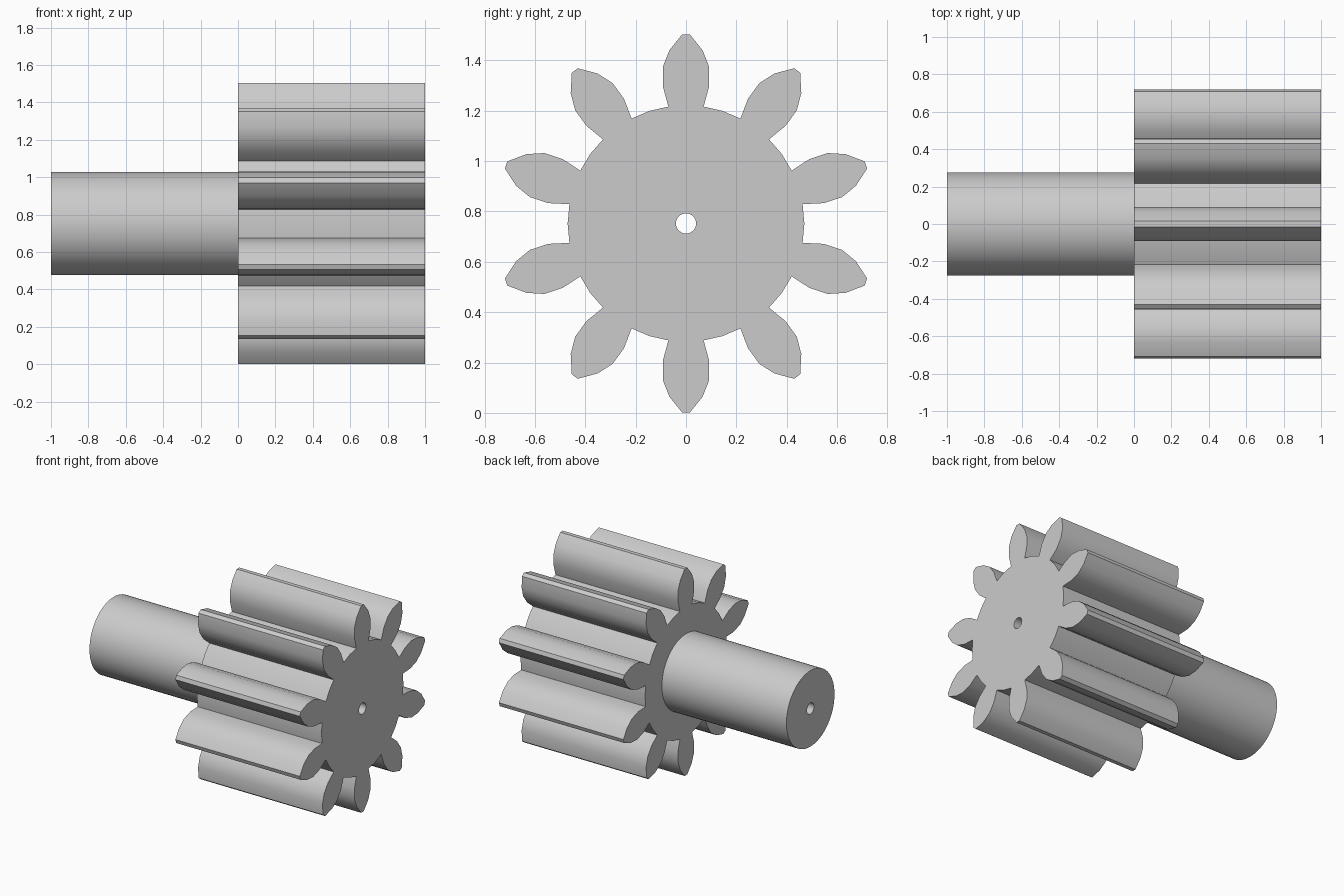
import bpy
import bmesh
from math import sin, cos, pi, radians

cube = bpy.data.objects.get("Cube")
if cube:
    bpy.data.objects.remove(cube)

AXIS_Z = 0.752
TEETH = 10

steel = bpy.data.materials.new("grey steel")
steel.use_nodes = True
colour = (0.6, 0.6, 0.6, 1)
steel.diffuse_color = colour
steel.node_tree.nodes["Principled BSDF"].inputs["Base Color"].default_value = colour


def circle(radius, sides):
    return [(radius * sin(2 * pi * i / sides), radius * cos(2 * pi * i / sides))
            for i in range(sides)]


def gear_outline():
    # Half a tooth as (half width, distance from axis), root to tip
    half = [(0.07, 0.464), (0.092, 0.545), (0.092, 0.622), (0.066, 0.688), (0.015, 0.751)]
    tooth = [(-w, r) for w, r in half] + half[::-1]
    # Middle of the root arc that leads to the next tooth
    tooth.append((0.47 * sin(pi / TEETH), 0.47 * cos(pi / TEETH)))
    points = []
    for i in range(TEETH):
        a = 2 * pi * i / TEETH
        points += [(w * cos(a) + r * sin(a), r * cos(a) - w * sin(a)) for w, r in tooth]
    return points


def extrude_along_x(name, outline, bore, x0, x1):
    """Closed prism with a bored hole, lying along x."""
    bm = bmesh.new()
    rims = {x0: [], x1: []}
    for loop in (outline, bore):
        rings = []
        for x in (x0, x1):
            ring = [bm.verts.new((x, y, AXIS_Z + z)) for y, z in loop]
            n = len(ring)
            rims[x] += [bm.edges.new((ring[i], ring[(i + 1) % n])) for i in range(n)]
            rings.append(ring)
        a, b = rings
        for i in range(n):
            j = (i + 1) % n
            bm.faces.new((a[i], a[j], b[j], b[i]))
    for edges in rims.values():
        bmesh.ops.triangle_fill(bm, edges=edges, use_beauty=True, normal=(1, 0, 0))
    bmesh.ops.recalc_face_normals(bm, faces=bm.faces[:])
    mesh = bpy.data.meshes.new(name)
    bm.to_mesh(mesh)
    bm.free()
    mesh.materials.append(steel)
    obj = bpy.data.objects.new(name, mesh)
    bpy.context.collection.objects.link(obj)
    bpy.ops.object.select_all(action='DESELECT')
    obj.select_set(True)
    bpy.context.view_layer.objects.active = obj
    bpy.ops.object.shade_smooth_by_angle(angle=radians(30))
    return obj


# Toothed wheel and its hub shaft share one through bore
bore = circle(0.04, 32)
extrude_along_x("gear_wheel", gear_outline(), bore, 0, 1)
extrude_along_x("shaft", circle(0.276, 64), bore, -1, 0)
